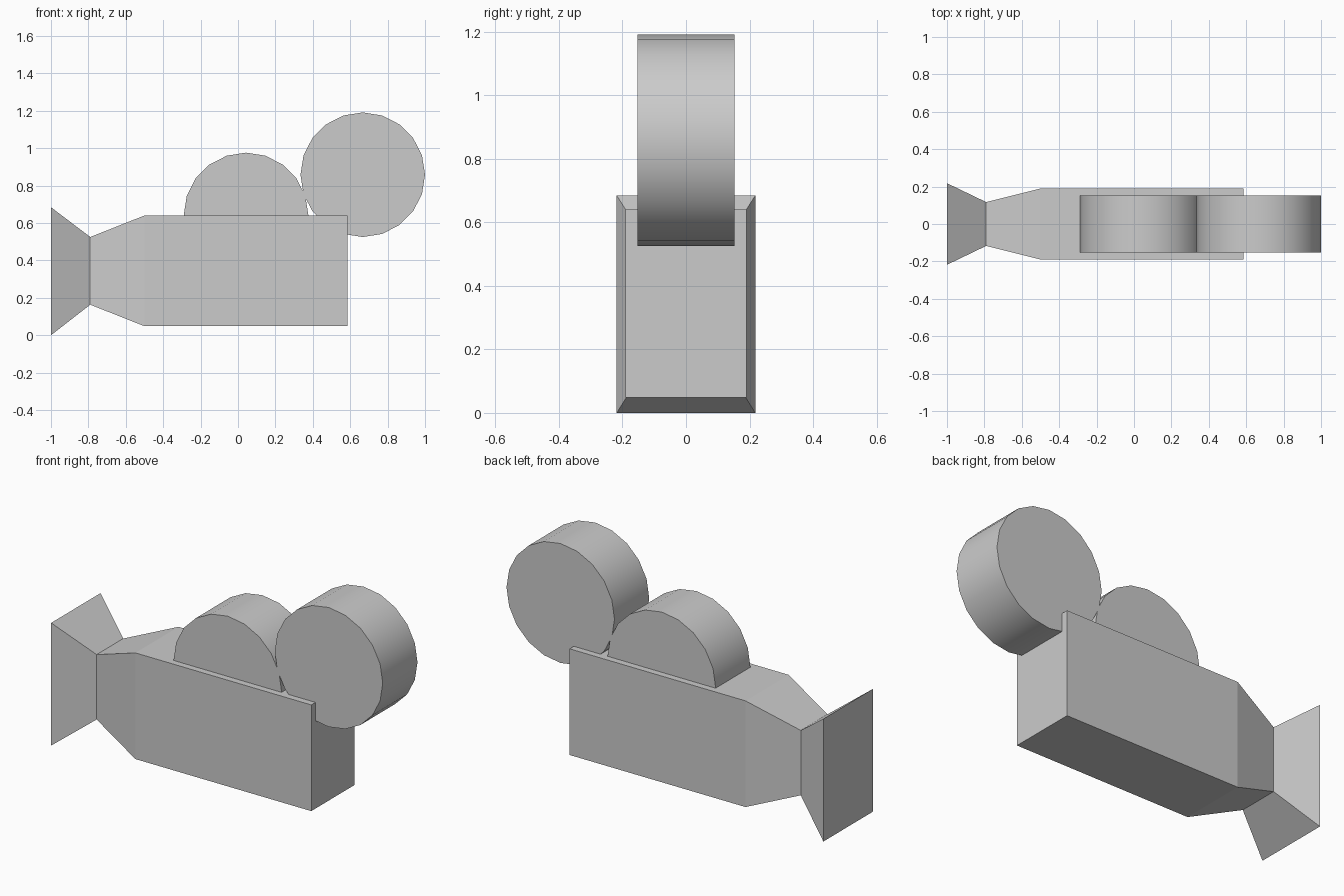
import bpy, bmesh, math

if "Cube" in bpy.data.objects:
    bpy.data.objects.remove(bpy.data.objects["Cube"])


def loft_boxes(name, sections):
    """Skin rectangular sections (x, half_width, z_low, z_high) along x."""
    bm = bmesh.new()
    rings = [[bm.verts.new((x, y, z)) for y, z in ((-w, lo), (w, lo), (w, hi), (-w, hi))]
             for x, w, lo, hi in sections]
    for a, b in zip(rings, rings[1:]):
        for i in range(4):
            j = (i + 1) % 4
            bm.faces.new((a[i], a[j], b[j], b[i]))
    bm.faces.new(rings[0])
    bm.faces.new(rings[-1])
    bmesh.ops.recalc_face_normals(bm, faces=bm.faces[:])
    mesh = bpy.data.meshes.new(name)
    bm.to_mesh(mesh)
    bm.free()
    obj = bpy.data.objects.new(name, mesh)
    bpy.context.collection.objects.link(obj)
    return obj


def film_reel(name, x, z):
    """Thick 20-sided disc with its axis along y."""
    bpy.ops.mesh.primitive_cylinder_add(vertices=20, radius=0.333, depth=0.306,
                                        location=(x, 0, z),
                                        rotation=(math.pi / 2, 0, 0))
    obj = bpy.context.object
    obj.name = name
    bpy.ops.object.shade_smooth_by_angle(angle=math.radians(30))
    return obj


# Camera housing: flared lens hood, tapered neck, straight box
loft_boxes("camera_housing", [
    (-1.00, 0.218, 0.000, 0.684),
    (-0.79, 0.117, 0.163, 0.525),
    (-0.50, 0.190, 0.048, 0.640),
    (0.585, 0.190, 0.048, 0.640),
])

# Film reels: one half sunk in the top, one overhanging the rear corner
film_reel("front_reel", 0.043, 0.643)
film_reel("rear_reel", 0.667, 0.858)
